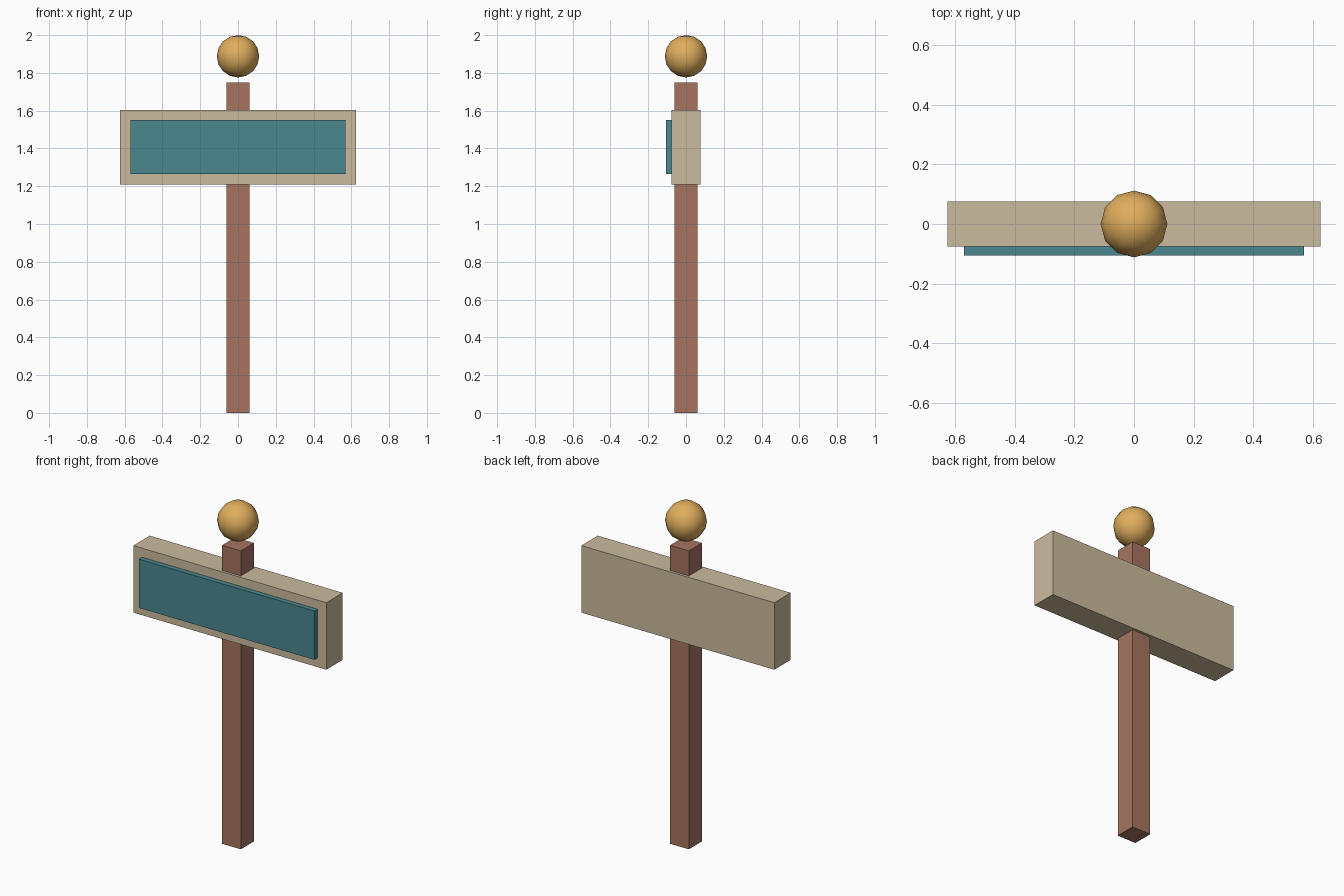
import bpy

if "Cube" in bpy.data.objects:
    bpy.data.objects.remove(bpy.data.objects["Cube"], do_unlink=True)


def material(name, rgb):
    """Flat colour from sRGB bytes, stored linear."""
    col = [(c / 255 / 12.92) if c < 11 else ((c / 255 + 0.055) / 1.055) ** 2.4 for c in rgb]
    mat = bpy.data.materials.new(name)
    mat.use_nodes = True
    mat.diffuse_color = (*col, 1)
    mat.node_tree.nodes["Principled BSDF"].inputs["Base Color"].default_value = (*col, 1)
    return mat


def box(name, mat, x, y, z):
    """Box spanning the given (low, high) ranges."""
    spans = (x, y, z)
    bpy.ops.mesh.primitive_cube_add(size=1, location=[(a + b) / 2 for a, b in spans])
    ob = bpy.context.object
    ob.name = name
    ob.scale = [b - a for a, b in spans]
    bpy.ops.object.transform_apply(location=False, rotation=False, scale=True)
    ob.data.materials.append(mat)
    return ob


wood = material("brown_wood", (166, 116, 96))
tan = material("pale_tan", (203, 187, 158))
teal = material("teal", (74, 135, 142))
gold = material("golden", (224, 174, 94))

# Upright post, board and raised front panel
box("post", wood, (-0.061, 0.061), (-0.061, 0.061), (0, 1.75))
box("sign_board", tan, (-0.626, 0.626), (-0.076, 0.076), (1.21, 1.603))
box("sign_panel", teal, (-0.57, 0.57), (-0.105, -0.07), (1.264, 1.55))

# Ball finial floating just above the post
bpy.ops.mesh.primitive_uv_sphere_add(segments=12, ring_count=8, radius=0.112, location=(0, 0, 1.888))
ball = bpy.context.object
ball.name = "finial_ball"
ball.data.materials.append(gold)
bpy.ops.object.shade_smooth()
